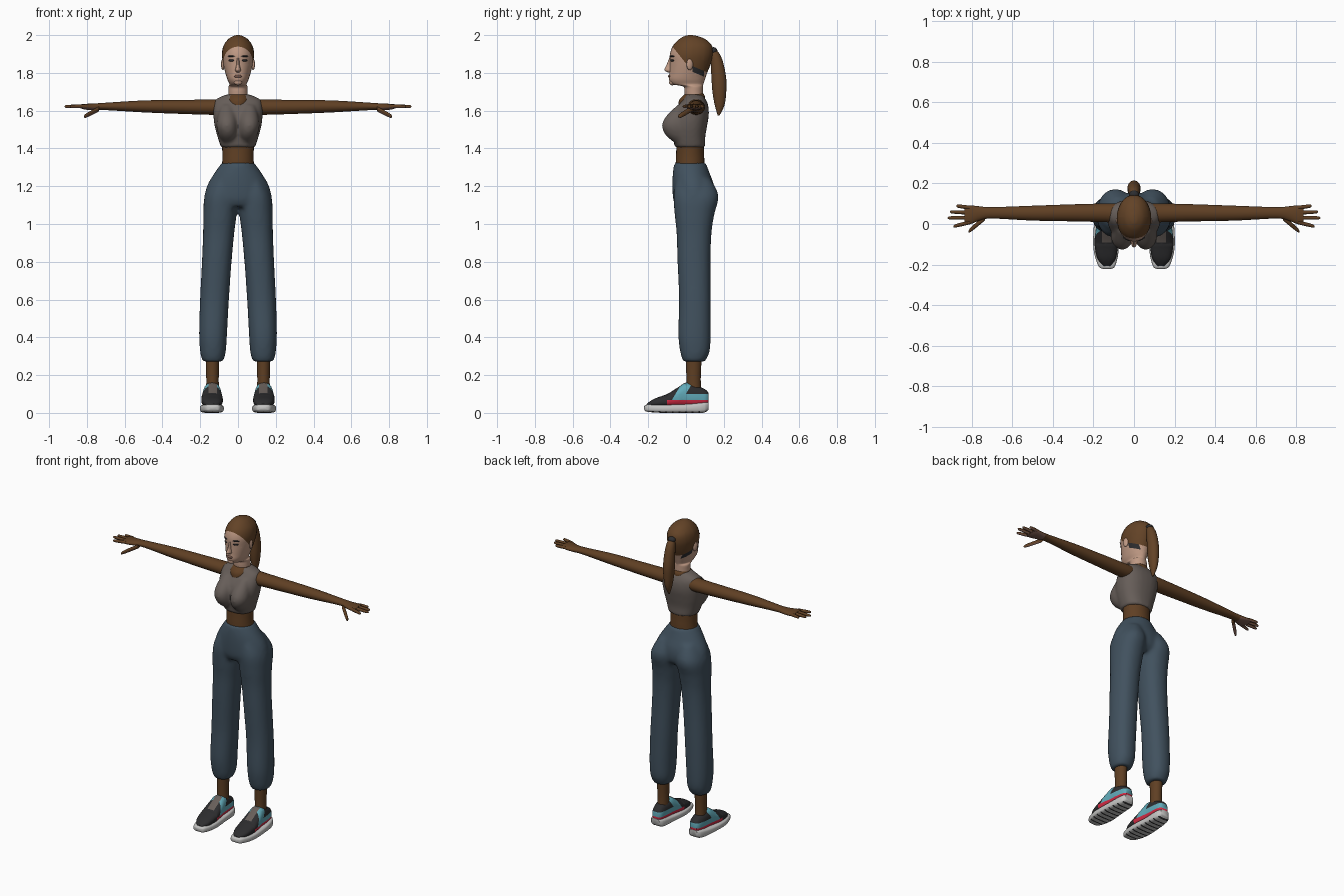
import bpy, bmesh, math
from mathutils import Vector, Matrix

cube = bpy.data.objects.get("Cube")
if cube:
    bpy.data.objects.remove(cube)


def material(name, r, g, b):
    m = bpy.data.materials.new(name)
    m.use_nodes = True
    m.diffuse_color = (r, g, b, 1)
    m.node_tree.nodes["Principled BSDF"].inputs["Base Color"].default_value = (r, g, b, 1)
    return m


SKIN = material("brown skin", .115, .05, .017)
FACE = material("light skin", .52, .32, .23)
ROSE = material("rose brown", .2, .105, .08)
HAIR = material("chestnut hair", .125, .056, .02)
TOP = material("taupe cloth", .135, .112, .1)
PANTS = material("slate blue cloth", .053, .083, .113)
DARK = material("charcoal", .026, .026, .028)
SOLE = material("pale grey rubber", .55, .55, .54)
TEAL = material("teal", .12, .4, .48)
RED = material("red", .68, .025, .06)

# Which coordinates (along, across, up) each loft axis uses
AXES = {"x": (0, 1, 2), "y": (1, 0, 2), "z": (2, 0, 1)}


def spline(a, b, c, d, t):
    return tuple(.5 * (2 * q + (r - p) * t + (2 * p - 5 * q + 4 * r - s) * t * t
                       + (3 * q - p - 3 * r + s) * t ** 3) for p, q, r, s in zip(a, b, c, d))


def loft(bm, axis, rings, power=1.0, n=28, steps=5):
    """Skin smooth rings, each (position, min u, max u, min v, max v)."""
    dense = []
    for i in range(len(rings) - 1):
        quad = [rings[max(0, min(len(rings) - 1, i + k))] for k in (-1, 0, 1, 2)]
        dense += [spline(*quad, s / steps) for s in range(steps)]
    dense.append(rings[-1])
    loops = []
    for t, u0, u1, v0, v1 in dense:
        loop = []
        for k in range(n):
            a = math.tau * k / n
            c, s = math.cos(a), math.sin(a)
            c = math.copysign(abs(c) ** power, c)
            s = math.copysign(abs(s) ** power, s)
            co = Vector()
            for slot, val in zip(AXES[axis], (t, (u0 + u1 + (u1 - u0) * c) / 2,
                                              (v0 + v1 + (v1 - v0) * s) / 2)):
                co[slot] = val
            loop.append(bm.verts.new(co))
        loops.append(loop)
    for a, b in zip(loops, loops[1:]):
        for k in range(n):
            bm.faces.new((a[k], a[k - 1], b[k - 1], b[k]))
    bm.faces.new(loops[0])
    bm.faces.new(loops[-1])


def finish(bm, name, mats, mirror=False, voxel=0, cuts=(), rule=None):
    bmesh.ops.recalc_face_normals(bm, faces=bm.faces)
    for co, no in cuts:
        bmesh.ops.bisect_plane(bm, geom=bm.verts[:] + bm.edges[:] + bm.faces[:],
                               plane_co=co, plane_no=no)
    bm.normal_update()
    if rule:
        for f in bm.faces:
            f.material_index = rule(f.calc_center_median(), f.normal)
    mesh = bpy.data.meshes.new(name)
    bm.to_mesh(mesh)
    bm.free()
    for m in mats:
        mesh.materials.append(m)
    ob = bpy.data.objects.new(name, mesh)
    bpy.context.collection.objects.link(ob)
    bpy.ops.object.select_all(action="DESELECT")
    ob.select_set(True)
    bpy.context.view_layer.objects.active = ob
    bpy.ops.object.shade_smooth_by_angle(angle=math.radians(50))
    if mirror:
        ob.modifiers.new("Mirror", "MIRROR").use_mirror_merge = False
    if voxel:
        mod = ob.modifiers.new("Fuse", "REMESH")
        mod.mode, mod.voxel_size, mod.use_smooth_shade = "VOXEL", voxel, True
        mod = ob.modifiers.new("Soften", "SMOOTH")
        mod.factor, mod.iterations = .5, 6
    return ob


def part(name, mats, axis, rings, power=1.0, **kw):
    bm = bmesh.new()
    loft(bm, axis, rings, power)
    return finish(bm, name, mats, **kw)


def blob(name, mat, loc, size, turn=0, mirror=False):
    bm = bmesh.new()
    m = Matrix.Translation(loc) @ Matrix.Rotation(turn, 4, "Z") @ Matrix.Diagonal((*size, 1))
    bmesh.ops.create_uvsphere(bm, u_segments=16, v_segments=10, radius=1, matrix=m)
    return finish(bm, name, [mat], mirror=mirror)


def sym(*rings):
    return [(z, -w, w, y0, y1) for z, w, y0, y1 in rings]


# Trousers: pelvis and mirrored legs fused into one cloth surface
bm = bmesh.new()
loft(bm, "z", sym((1.325, .085, -.062, .105), (1.27, .125, -.07, .125), (1.2, .165, -.072, .15),
                  (1.13, .179, -.068, .15), (1.09, .16, -.05, .12)))
loft(bm, "z", [(1.24, .02, .13, -.05, .13), (1.15, .004, .176, -.066, .172),
               (1.05, .008, .184, -.06, .15), (.95, .02, .185, -.05, .135),
               (.8, .034, .191, -.045, .13), (.6, .048, .201, -.037, .131),
               (.42, .058, .206, -.041, .131), (.33, .064, .201, -.032, .126),
               (.285, .074, .192, -.02, .108), (.272, .082, .184, -.014, .1)], .9)
finish(bm, "trousers", [PANTS], mirror=True, voxel=.011)

# Sleeveless top: ribcage and bust fused
bm = bmesh.new()
loft(bm, "z", sym((1.405, .09, -.06, .102), (1.46, .108, -.07, .102), (1.52, .124, -.08, .112),
                  (1.58, .131, -.07, .121), (1.63, .13, -.04, .117), (1.66, .117, -.015, .104),
                  (1.685, .065, 0, .085)), .85)
loft(bm, "z", [(1.43, .02, .08, -.06, .02), (1.47, .004, .102, -.108, .02),
               (1.52, .002, .114, -.127, .02), (1.57, .008, .108, -.106, .02),
               (1.63, .03, .09, -.045, .02)])
finish(bm, "sleeveless_top", [TOP], mirror=True, voxel=.009)

# Bare skin of the trunk
part("waist", [SKIN], "z", sym((1.28, .086, -.055, .098), (1.34, .083, -.054, .097),
                               (1.38, .083, -.052, .095), (1.44, .086, -.05, .094)))
part("collar_skin", [SKIN], "z", sym((1.6, .058, -.04, .09), (1.65, .062, -.038, .1),
                                     (1.676, .056, -.02, .1), (1.692, .046, .002, .09)))
part("ankle", [SKIN], "z", [(.09, .1, .17, 0, .082), (.18, .102, .168, .002, .078),
                            (.31, .099, .172, -.002, .084)], mirror=True)

# Head, with hair and shaved patch bounded by clean cuts
BROW = (Vector((0, -.08, 1.95)), Vector((0, .1, .08)).normalized())
NAPE = (Vector((0, 0, 1.85)), Vector((0, .05, .12)).normalized())
UNDER = (NAPE[0] - Vector((0, 0, .03)), NAPE[1])


def above(plane, c):
    return (c - plane[0]).dot(plane[1]) > 0


def head_rule(c, n):
    if above(BROW, c) and above(NAPE, c):
        return 1
    return 2 if above(UNDER, c) and .035 < c.y < .095 else 0


part("head", [FACE, HAIR, DARK], "z",
     sym((1.65, .05, -.005, .09), (1.7, .05, -.008, .09), (1.728, .05, -.015, .09),
         (1.74, .045, -.072, .092), (1.765, .056, -.09, .1), (1.8, .067, -.088, .112),
         (1.85, .079, -.086, .132), (1.9, .085, -.085, .144), (1.945, .076, -.068, .137),
         (1.98, .05, -.034, .1), (1.996, .022, -.004, .055), (2, .005, .015, .03)),
     cuts=[BROW, NAPE, UNDER] + [((0, y, 0), (0, 1, 0)) for y in (.035, .095)],
     rule=head_rule)
part("nose", [FACE], "z", sym((1.803, .01, -.096, -.06), (1.815, .015, -.115, -.06),
                              (1.84, .009, -.104, -.06), (1.88, .007, -.088, -.06)))
blob("lips", ROSE, (0, -.087, 1.782), (.021, .008, .008))
blob("chin", FACE, (0, -.072, 1.75), (.022, .018, .016))
blob("ear", FACE, (.08, .02, 1.845), (.009, .018, .03), .3, True)
blob("eye", DARK, (.034, -.073, 1.866), (.018, .006, .006), .5, True)
blob("eyebrow", DARK, (.036, -.073, 1.888), (.022, .006, .004), .5, True)

# Ponytail
part("ponytail", [HAIR], "z", sym((1.575, .004, .168, .178), (1.63, .02, .152, .204),
                                  (1.7, .03, .14, .213), (1.77, .033, .135, .213),
                                  (1.85, .03, .131, .198), (1.9, .024, .127, .178),
                                  (1.932, .012, .13, .15)))
blob("hair_tie", DARK, (0, .146, 1.918), (.025, .02, .018))


# Arms and hands, with paler palms
def palm(c, n):
    return 1 if c.x > .75 and n.z < -.35 else 0


def finger(name, a, b, r):
    rings = [(x, y - k, y + k, z - k, z + k) for f, k in
             ((0, r), (.5, r), (.9, r * .8), (1, r * .3))
             for x, y, z in [Vector(a).lerp(Vector(b), f)]]
    part(name, [SKIN, ROSE], "x", rings, mirror=True, rule=palm)


part("arm", [SKIN, ROSE], "x",
     [(.09, .005, .1, 1.578, 1.662), (.14, .009, .101, 1.578, 1.659),
      (.3, .013, .097, 1.583, 1.657), (.5, .017, .09, 1.591, 1.654),
      (.7, .027, .083, 1.603, 1.642), (.76, .017, .087, 1.602, 1.638),
      (.81, -.002, .092, 1.606, 1.636), (.835, .005, .086, 1.613, 1.633)],
     mirror=True, cuts=[((.75, 0, 0), (1, 0, 0))], rule=palm)
for name, y0, x1, y1 in (("little_finger", .081, .875, .089), ("ring_finger", .056, .907, .06),
                         ("middle_finger", .031, .918, .03), ("index_finger", .008, .89, -.012)):
    finger(name, (.81, y0, 1.623), (x1, y1, 1.622), .0095)
finger("thumb", (.735, .03, 1.61), (.815, -.037, 1.568), .013)

# Trainers: ribbed sole and colour-blocked upper
ribs = [-.18 + .035 * i for i in range(9)]
part("shoe_sole", [SOLE, DARK], "y",
     [(-.222, .115, .15, .018, .034), (-.205, .092, .176, .006, .044),
      (-.12, .075, .2, 0, .045), (0, .083, .197, 0, .047),
      (.09, .09, .184, 0, .056), (.12, .108, .165, .018, .056)], .55, mirror=True,
     cuts=[((0, y + d, 0), (0, 1, 0)) for y in ribs for d in (0, .01)],
     rule=lambda c, n: int(n.z < -.6 and any(y < c.y < y + .01 for y in ribs)))

SLANT = Vector((0, 1, -.6))


def shoe_rule(c, n):
    d = c.y - .6 * (c.z - .068)
    if .112 < c.x < .157 and -.09 < c.y < 0 and n.z > .3:
        return 3
    if c.z < .068:
        return 2 if c.y > -.1 else 0
    return 1 if d > -.075 and (c.z < .1 or d < -.02) else 0


part("shoe_upper", [DARK, TEAL, RED, TOP], "y",
     [(-.208, .118, .148, .03, .048), (-.17, .09, .18, .03, .074), (-.1, .08, .194, .03, .1),
      (-.04, .085, .19, .03, .137), (0, .09, .184, .03, .16), (.05, .094, .18, .03, .147),
      (.1, .1, .17, .035, .125), (.118, .114, .158, .045, .108)], .8, mirror=True,
     cuts=[((0, 0, z), (0, 0, 1)) for z in (.068, .1)]
     + [((0, d, .068), SLANT.normalized()) for d in (-.075, -.02)]
     + [((x, 0, 0), (1, 0, 0)) for x in (.112, .157)]
     + [((0, y, 0), (0, 1, 0)) for y in (-.1, -.09, 0)], rule=shoe_rule)
